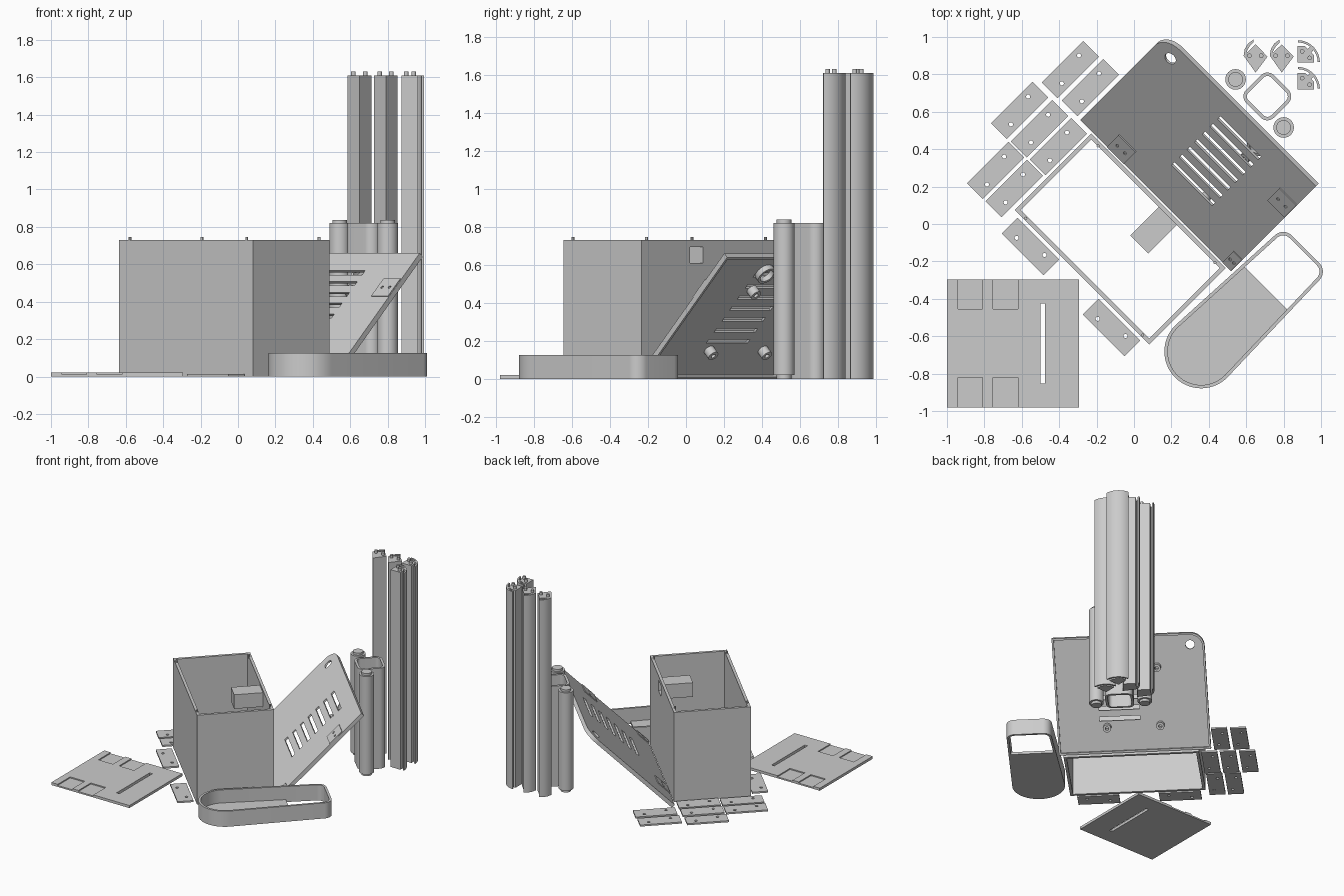
import bpy, math
from math import sin, cos, pi, radians, sqrt
from mathutils import Matrix, Vector

if "Cube" in bpy.data.objects:
    bpy.data.objects.remove(bpy.data.objects["Cube"])

grey = bpy.data.materials.new("grey")
grey.diffuse_color = (0.6, 0.6, 0.6, 1)
grey.use_nodes = True
grey.node_tree.nodes["Principled BSDF"].inputs["Base Color"].default_value = grey.diffuse_color

# diagonal frame: t runs right-front, u runs right-back
DIAG = Matrix.Rotation(-pi / 4, 4, 'Z')
# sloping panel frame: t, up the slope, outward normal
SLOPE = DIAG @ Matrix.Translation((0, 0.19, 0.021)) @ Matrix.Rotation(pi / 4, 4, 'X')
I = Matrix.Identity(4)


def rect(x0, x1, y0, y1):
    return [(x0, y0), (x1, y0), (x1, y1), (x0, y1)]


def arc(cx, cy, r, a0, a1, n=12):
    return [(cx + r * cos(radians(a0 + (a1 - a0) * i / n)),
             cy + r * sin(radians(a0 + (a1 - a0) * i / n))) for i in range(n + 1)]


def circle(cx, cy, r, n=24):
    return arc(cx, cy, r, 0, 360, n)[:-1]


def round_rect(a, r):
    c = a - r
    return arc(c, c, r, 0, 90) + arc(-c, c, r, 90, 180) + arc(-c, -c, r, 180, 270) + arc(c, -c, r, 270, 360)


def prism(name, loops, z0, z1, mat=I):
    """Extruded outline; inner loops become holes."""
    cu = bpy.data.curves.new(name, 'CURVE')
    cu.dimensions, cu.fill_mode, cu.extrude = '2D', 'BOTH', (z1 - z0) / 2
    for loop in loops:
        sp = cu.splines.new('POLY')
        sp.points.add(len(loop) - 1)
        for p, (x, y) in zip(sp.points, loop):
            p.co = (x, y, 0, 1)
        sp.use_cyclic_u = True
    tmp = bpy.data.objects.new(name + "_curve", cu)
    bpy.context.collection.objects.link(tmp)
    dg = bpy.context.evaluated_depsgraph_get()
    me = bpy.data.meshes.new_from_object(tmp.evaluated_get(dg))
    bpy.data.objects.remove(tmp)
    me.transform(mat @ Matrix.Translation((0, 0, (z0 + z1) / 2)))
    me.materials.clear()
    me.materials.append(grey)
    ob = bpy.data.objects.new(name, me)
    bpy.context.collection.objects.link(ob)
    bpy.ops.object.select_all(action='DESELECT')
    ob.select_set(True)
    bpy.context.view_layer.objects.active = ob
    bpy.ops.object.shade_smooth_by_angle(angle=radians(30))
    return ob


# base plate: thin sheet with slot, upper layer leaves four open recesses
slot = rect(-0.5, -0.475, -0.853, -0.425)
prism("base_plate", [rect(-1, -0.295, -0.98, -0.297), slot], 0, 0.012)
top = [(-1, -0.98), (-1, -0.297)]
for x0, x1 in ((-0.942, -0.81), (-0.755, -0.62)):
    top += [(x0, -0.297), (x0, -0.455), (x1, -0.455), (x1, -0.297)]
top += [(-0.295, -0.297), (-0.295, -0.98)]
for x0, x1 in ((-0.755, -0.62), (-0.942, -0.81)):
    top += [(x1, -0.98), (x1, -0.82), (x0, -0.82), (x0, -0.98)]
prism("base_plate_top", [top, slot], 0.012, 0.021)

# open box: three walls, plus a back wall with a window
T0, T1, U0, U1, W, H = -0.503, 0.513, -0.398, 0.18, 0.022, 0.73
prism("box_walls", [[(T0, U1 - W), (T0, U0), (T1, U0), (T1, U1 - W), (T1 - W, U1 - W),
                     (T1 - W, U0 + W), (T0 + W, U0 + W), (T0 + W, U1 - W)]], 0, H, DIAG)
UP = DIAG @ Matrix.Translation((0, U1, 0)) @ Matrix.Rotation(pi / 2, 4, 'X')
prism("box_back_wall", [rect(T0, T1, 0, H), rect(0.052, 0.152, 0.61, 0.695)], 0, W, UP)
prism("box_pocket", [rect(0.03, 0.165, 0.595, 0.71), rect(0.052, 0.152, 0.61, 0.695)], W, 0.235, UP)
prism("box_pocket_end", [rect(0.03, 0.165, 0.595, 0.71)], 0.225, 0.238, UP)
for t in (-0.431, 0.453):
    for u in (U0 + 0.011, U1 - 0.02):
        prism("box_pin", [circle(t, u, 0.008, 12)], H - 0.01, H + 0.017, DIAG)

# sloping panel with slots, corner hole and a rim behind
PL, PR, PT, R = -0.597, 0.545, 0.905, 0.11


def panel_outline(d):
    return [(PL + d, d), (PR - d, d), (PR - d, PT - d)] + arc(PL + R, PT - R, R - d, 90, 180)


slots = [rect(-0.08, 0.225, 0.755 - 0.082 * i - 0.016, 0.755 - 0.082 * i + 0.016) for i in range(7)]
prism("panel", [panel_outline(0), circle(-0.488, 0.81, 0.034)] + slots, -0.014, 0, SLOPE)
prism("panel_rim", [panel_outline(0), panel_outline(0.015)], -0.03, -0.014, SLOPE)
for t0, t1, v0, v1 in ((0.415, 0.543, 0.575, 0.705), (-0.395, -0.265, 0.002, 0.13), (0.48, 0.543, 0.002, 0.12)):
    m = (v0 + v1) / 2
    dots = [circle(t0 + (t1 - t0) * f, m, 0.009, 12) for f in (0.28, 0.72)]
    prism("panel_tab", [rect(t0, t1, v0, v1)] + dots, 0, 0.006, SLOPE)
# bosses and ring on the back of the panel
for t in (0.17, -0.23):
    for v in (0.2, 0.65):
        prism("panel_boss", [circle(t, v, 0.03), circle(t, v, 0.013)], -0.06, -0.014, SLOPE)
prism("panel_ring", [circle(0.17, 0.78, 0.055), circle(0.17, 0.78, 0.04)], -0.045, -0.014, SLOPE)

# tray: tapered loop wall, floor under the round half
def tray(d):
    return (arc(0.736, -0.228, 0.197 - d, 180, 360, 28) + arc(0.848, 0.488, 0.065 - d, 0, 90)
            + arc(0.64, 0.488, 0.065 - d, 90, 180))


prism("tray_wall", [tray(0), tray(0.018)], 0, 0.127, DIAG)
prism("tray_floor", [arc(0.736, -0.228, 0.19, 180, 360, 28) + [(0.915, 0.257), (0.565, 0.257)]], 0, 0.02, DIAG)

# round posts with stepped ends
for x, y in ((0.543, 0.773), (0.8, 0.516)):
    prism("round_post", [circle(x, y, 0.055, 32)], 0.02, 0.82)
    prism("round_post_peg", [circle(x, y, 0.039, 32)], 0, 0.838)

# hollow square tube turned on its corner
prism("square_tube", [round_rect(0.105, 0.05), round_rect(0.086, 0.03)], 0, 0.82,
      Matrix.Translation((0.713, 0.682, 0)) @ Matrix.Rotation(pi / 4, 4, 'Z'))

# tall corner posts: block, curved skin and pins
block = [(0, 0), (0.088, 0), (0.088, 0.04), (0.04, 0.088), (0, 0.088)]
skin = arc(0, 0, 0.12, 2, 88) + arc(0, 0, 0.108, 88, 2)
web = [(0.04, 0.06), (0.06, 0.04), (0.088, 0.07), (0.07, 0.088)]
half_skin = [(-0.064, 0.09), (-0.058, 0.125), (-0.04, 0.155), (-0.012, 0.176),
             (-0.012, 0.16), (-0.032, 0.14), (-0.046, 0.115), (-0.05, 0.09)]
TALL = 1.61
for x, y in ((0.874, 0.863), (0.874, 0.72)):
    M = Matrix.Translation((x, y, 0))
    for n, loop in (("block", block), ("skin", skin), ("web", web)):
        prism("corner_post_" + n, [loop], 0, TALL, M)
    for px, py in ((0.025, 0.06), (0.065, 0.025)):
        prism("corner_post_pin", [circle(px, py, 0.012, 16)], TALL - 0.01, TALL + 0.022, M)
for x, y in ((0.65, 0.81), (0.79, 0.81)):
    M = Matrix.Translation((x, y, 0))
    prism("side_post_block", [[(0, 0), (0.064, 0.085), (0, 0.15), (-0.064, 0.09)]], 0, TALL, M)
    prism("side_post_skin", [half_skin], 0, TALL, M)
    for px in (-0.033, 0.03):
        prism("side_post_pin", [circle(px, 0.09, 0.012, 16)], TALL - 0.01, TALL + 0.022, M)

# small hinge plates lying flat, each with two holes
plates = [(-0.34, 0.826, 45), (-0.233, 0.73, 45), (-0.612, 0.607, 45), (-0.505, 0.51, 45), (-0.404, 0.414, 45),
          (-0.74, 0.286, 45), (-0.64, 0.19, 45), (-0.553, -0.12, -45), (-0.12, -0.553, -45)]
for x, y, a in plates:
    M = Matrix.Translation((x, y, 0)) @ Matrix.Rotation(radians(a), 4, 'Z')
    holes = [circle(-0.085, -0.02, 0.011, 16), circle(0.085, 0.02, 0.011, 16)]
    prism("hinge_plate", [rect(-0.157, 0.157, -0.06, 0.06)] + holes, 0, 0.013, M)
